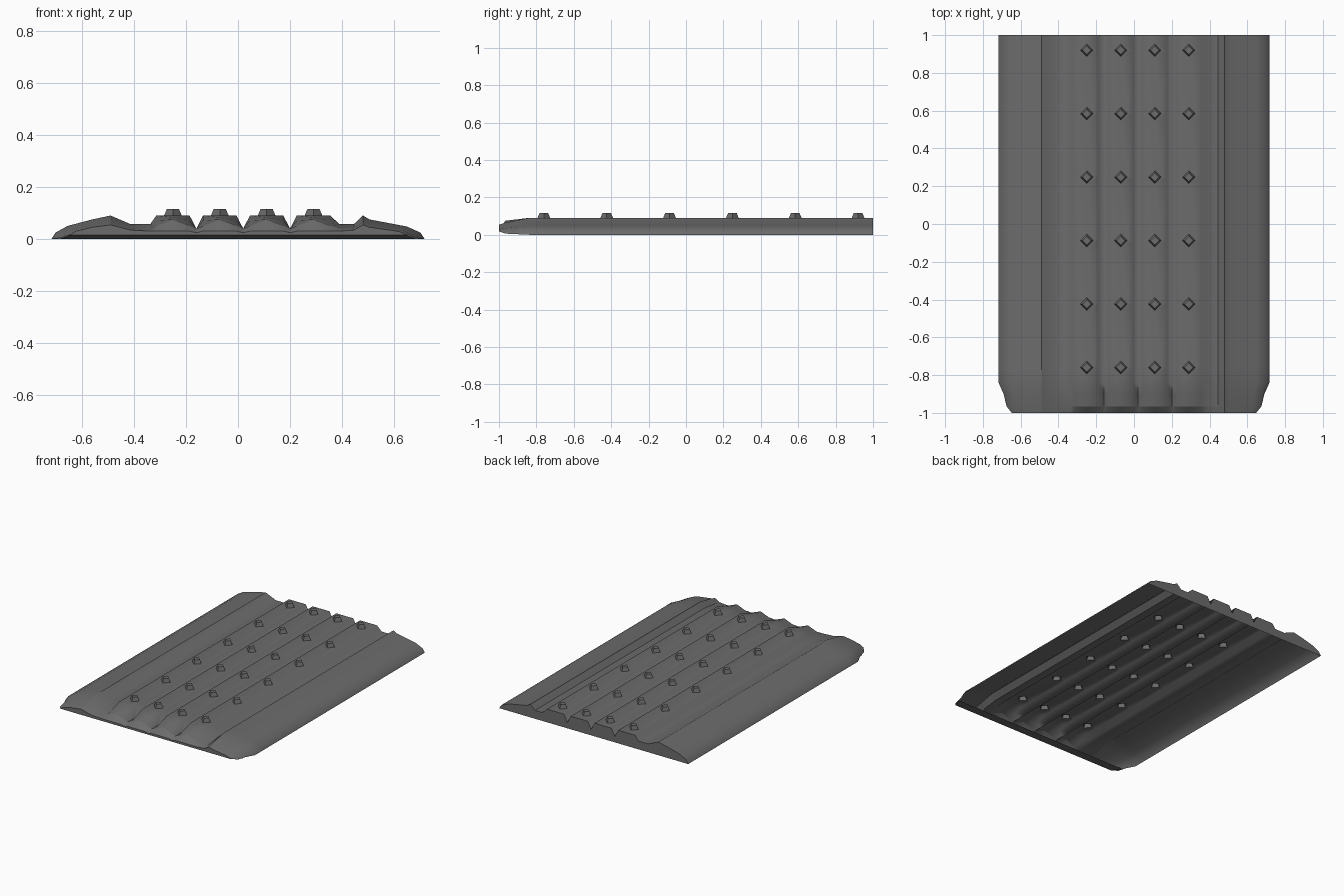
import bpy, bmesh

cube = bpy.data.objects.get("Cube")
if cube:
    bpy.data.objects.remove(cube, do_unlink=True)

grey = bpy.data.materials.new("dark grey")
grey.use_nodes = True
colour = (0.15, 0.15, 0.15, 1)
grey.diffuse_color = colour
grey.node_tree.nodes["Principled BSDF"].inputs["Base Color"].default_value = colour

RIBS = [-0.25, -0.07, 0.11, 0.29]
STUD_ROWS = [0.92 - 0.336 * i for i in range(6)]
VALLEYS = [-0.16, 0.02, 0.2]

# Cross-section: left shoulder, four ribs, right shoulder
profile = [(-0.717, 0), (-0.7, 0.025), (-0.655, 0.05), (-0.56, 0.075),
           (-0.49, 0.09), (-0.413, 0.057), (-0.337, 0.057)]
for c in RIBS:
    profile += [(c - 0.064, 0.09), (c, 0.09), (c + 0.064, 0.09)]
    if c != RIBS[-1]:
        profile.append((c + 0.09, 0.04))
profile += [(0.39, 0.057), (0.445, 0.057), (0.48, 0.09), (0.505, 0.075),
            (0.648, 0.048), (0.7, 0.025), (0.717, 0)]


def taper(x, k):
    """Pull in only the outer margins of the plate."""
    side = 1 if x > 0 else -1
    return x if abs(x) < 0.6 else side * (0.6 + (abs(x) - 0.6) * k)


def nose_height(x, z):
    """Ribs become low ridges just behind the front edge."""
    if -0.33 < x < 0.37:
        return 0.075 - 0.39 * min(abs(x - c) for c in RIBS)
    return max(z * 0.72, 0.006)


def rim_height(x, z):
    z = z * 0.6
    return min(z, 0.03) if -0.35 < x < 0.4 else max(z, 0.018)


bm = bmesh.new()
rows = []


def add_row(y, k=1, height=lambda x, z: z):
    rows.append([bm.verts.new((taper(x, k), y, height(x, z))) for x, z in profile])


# Sheet from back to front, then the lip tucked under the front edge
for y in [1] + STUD_ROWS + [-0.84]:
    add_row(y)
add_row(-0.9, 0.77, lambda x, z: z + (nose_height(x, z) - z) * 0.48)
add_row(-0.965, 0.64, nose_height)
add_row(-1, 0.4, rim_height)
add_row(-1, 0.4, lambda x, z: 0.015)
add_row(-0.92, 0.73, lambda x, z: 0)
for a, b in zip(rows, rows[1:]):
    for i in range(len(profile) - 1):
        bm.faces.new((a[i], b[i], b[i + 1], a[i + 1]))
bm.faces.new(rows[0])


def near(value, options):
    return any(abs(value - o) < 0.002 for o in options)


# Crease lines
bm.normal_update()
for e in bm.edges:
    p, q = (v.co for v in e.verts)
    lengthwise = abs(p.x - q.x) < 0.001
    crease = lengthwise and near(p.x, [-0.49, 0.445, 0.48])
    nose_crease = lengthwise and near(p.x, VALLEYS) and max(p.y, q.y) < -0.83
    across = abs(p.y - q.y) < 0.001 and (near(p.y, [1, -1]) or (
        near(p.y, [-0.965]) and -0.35 < p.x < 0.4))
    e.smooth = not (crease or nose_crease or across)
for f in bm.faces:
    f.smooth = True

# Studs: open each rib crossing into a diamond, then raise it
centres = [v for v in bm.verts if near(v.co.x, RIBS) and near(v.co.y, STUD_ROWS)]
diamonds = bmesh.ops.bevel(bm, geom=centres, offset=0.034, segments=1,
                           affect='VERTICES', profile=0.5)["faces"]
bm.normal_update()
sides = bmesh.ops.inset_individual(bm, faces=diamonds, thickness=0.011,
                                   depth=0.026)["faces"]
for f in list(diamonds) + list(sides):
    f.smooth = False
    for e in f.edges:
        e.smooth = False

mesh = bpy.data.meshes.new("ribbed_plate")
bm.to_mesh(mesh)
bm.free()
mesh.materials.append(grey)
plate = bpy.data.objects.new("ribbed_plate", mesh)
bpy.context.collection.objects.link(plate)
